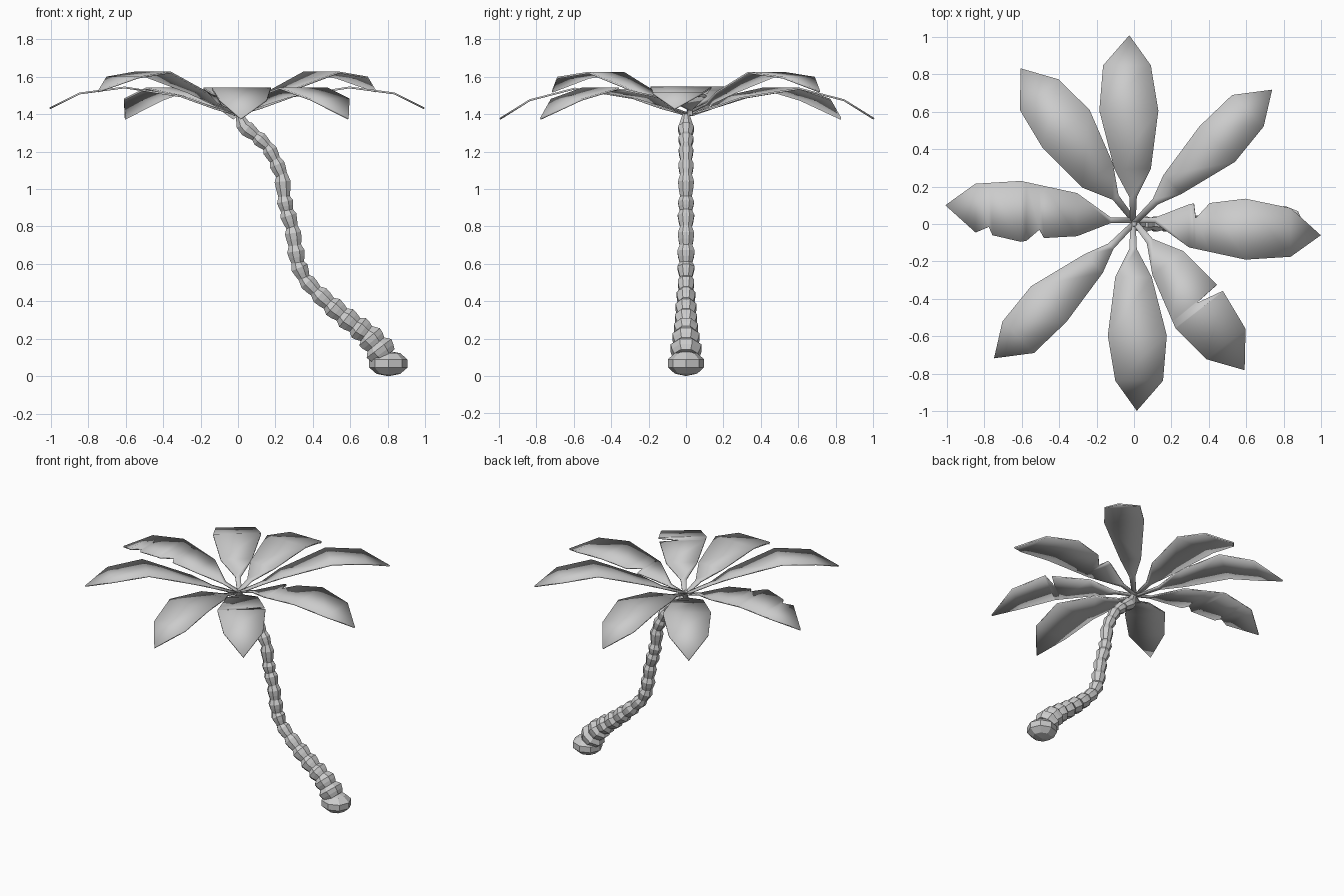
import bpy, bmesh
from math import sin, cos, pi, radians
from mathutils import Vector

if "Cube" in bpy.data.objects:
    bpy.data.objects.remove(bpy.data.objects["Cube"])


def make_object(name, bm):
    bmesh.ops.recalc_face_normals(bm, faces=bm.faces)
    me = bpy.data.meshes.new(name)
    bm.to_mesh(me)
    bm.free()
    ob = bpy.data.objects.new(name, me)
    bpy.context.collection.objects.link(ob)
    return ob


# Trunk: segment joints along the bent centre line (x, z, radius)
JOINTS = [(.79, .10, .085), (.74, .165, .080), (.69, .225, .068), (.63, .27, .062),
          (.56, .325, .058), (.49, .385, .054), (.42, .45, .047), (.355, .52, .042),
          (.32, .60, .046), (.305, .69, .046), (.29, .79, .042), (.262, .88, .044),
          (.247, .95, .042), (.235, 1.07, .042), (.20, 1.15, .040), (.16, 1.225, .038),
          (.10, 1.28, .040), (.03, 1.335, .042), (.0, 1.41, .015)]
SIDES = 8


def ring(bm, c, t, r):
    n = Vector((t.z, 0, -t.x))
    return [bm.verts.new(c + r * (cos(a) * n + sin(a) * Vector((0, 1, 0))))
            for a in (2 * pi * (i + .5) / SIDES for i in range(SIDES))]


bm = bmesh.new()
rings = []
for i, (a, b) in enumerate(zip(JOINTS, JOINTS[1:])):
    p, q = Vector((a[0], 0, a[1])), Vector((b[0], 0, b[1]))
    t = (q - p).normalized()
    # each segment swells from a waist to a flared collar
    last = i == len(JOINTS) - 2
    for f, k in ((.08, .80), (.4, .98), (.75, 1.1)):
        r = (a[2] * (1 - f) + b[2] * f) * (1 if last else k)
        rings.append(ring(bm, p.lerp(q, f), t, r))
rings.append(ring(bm, q, t, .013))
for r0, r1 in zip(rings, rings[1:]):
    for i in range(SIDES):
        j = (i + 1) % SIDES
        bm.faces.new((r0[i], r0[j], r1[j], r1[i]))
bm.faces.new(rings[0])
bm.faces.new(rings[-1])
make_object("trunk", bm)

# Root bulb at the foot of the trunk
bm = bmesh.new()
bmesh.ops.create_uvsphere(bm, u_segments=8, v_segments=5, radius=1)
for v in bm.verts:
    v.co = Vector((.803 + .108 * v.co.x, .102 * v.co.y, .068 + .068 * v.co.z))
make_object("root_bulb", bm)

# Leaf shapes: outline rows (distance out, left edge, right edge) and arch (distance, height)
LOW = [(0, 1.395), (.13, 1.43), (.3, 1.49), (.6, 1.537), (.84, 1.475), (1.0, 1.375)]
MID = [(0, 1.395), (.12, 1.43), (.3, 1.495), (.6, 1.542), (.84, 1.51), (1.0, 1.43)]
HIGH = [(0, 1.395), (.17, 1.455), (.33, 1.53), (.62, 1.622), (.86, 1.595), (1.03, 1.52)]
SHAPES = {
    "straight": (90, (-.005, .005), LOW,
                 [(.14, .02, -.02), (.29, .1, -.095), (.6, .18, -.135),
                  (.84, .16, -.095), (1.0, .02, .02)]),
    "side": (180, (-.005, .02), MID,
             [(.12, .015, -.015), (.3, .085, -.145), (.6, .115, -.21),
              (.84, .065, -.195), (1.0, -.08, -.08)]),
    "droopy": (128, (-.007, .025), LOW,
               [(.15, .02, -.02), (.3, .108, -.1), (.6, .144, -.178),
                (.83, .115, -.149), (1.0, -.025, -.025)]),
    "raised": (45, (-.005, 0), HIGH,
               [(.17, .02, -.02), (.3, .07, -.07), (.62, .118, -.15),
                (.86, .113, -.125), (1.03, -.018, -.018)]),
}
# Torn left edges: (leaf, turned half way round) -> points (distance, left edge)
TEARS = {("side", 0): [(.475, .095), (.5, .05), (.57, .11), (.75, .08), (.77, .035)],
         ("side", 1): [(.325, .09), (.335, .01), (.41, .092)],
         ("droopy", 1): [(.552, .139), (.562, -.01), (.598, .144)]}


def interp(table, u, k):
    for a, b in zip(table, table[1:]):
        if u <= b[0]:
            f = (u - a[0]) / (b[0] - a[0])
            return a[k] * (1 - f) + b[k] * f
    return table[-1][k]


def leaf(name, turn):
    angle, centre, arch, rows = SHAPES[name]
    rows = [(0, .014, -.014)] + rows
    tears = TEARS.get((name, turn), [])
    rows = sorted(rows + [(u, l, interp(rows, u, 2)) for u, l in tears])
    ang = radians(angle) + pi * turn
    d, n = Vector((cos(ang), sin(ang), 0)), Vector((-sin(ang), cos(ang), 0))
    bm = bmesh.new()
    prev = None
    for u, l, r in rows:
        z = Vector((centre[0], centre[1], interp(arch, u, 1)))
        vs = (l,) if l == r else (l, r)
        cur = [bm.verts.new(z + d * u + n * v) for v in vs]
        if prev:
            bm.faces.new(prev + cur[::-1])
        prev = cur
    ob = make_object(f"leaf_{name}_{turn + 1}", bm)
    if ob.data.polygons[0].normal.z < 0:
        ob.data.flip_normals()
    ob.data.shade_smooth()
    sol = ob.modifiers.new("thickness", 'SOLIDIFY')
    sol.thickness = .01
    sol.offset = 0


for shape in SHAPES:
    for turn in (0, 1):
        leaf(shape, turn)
